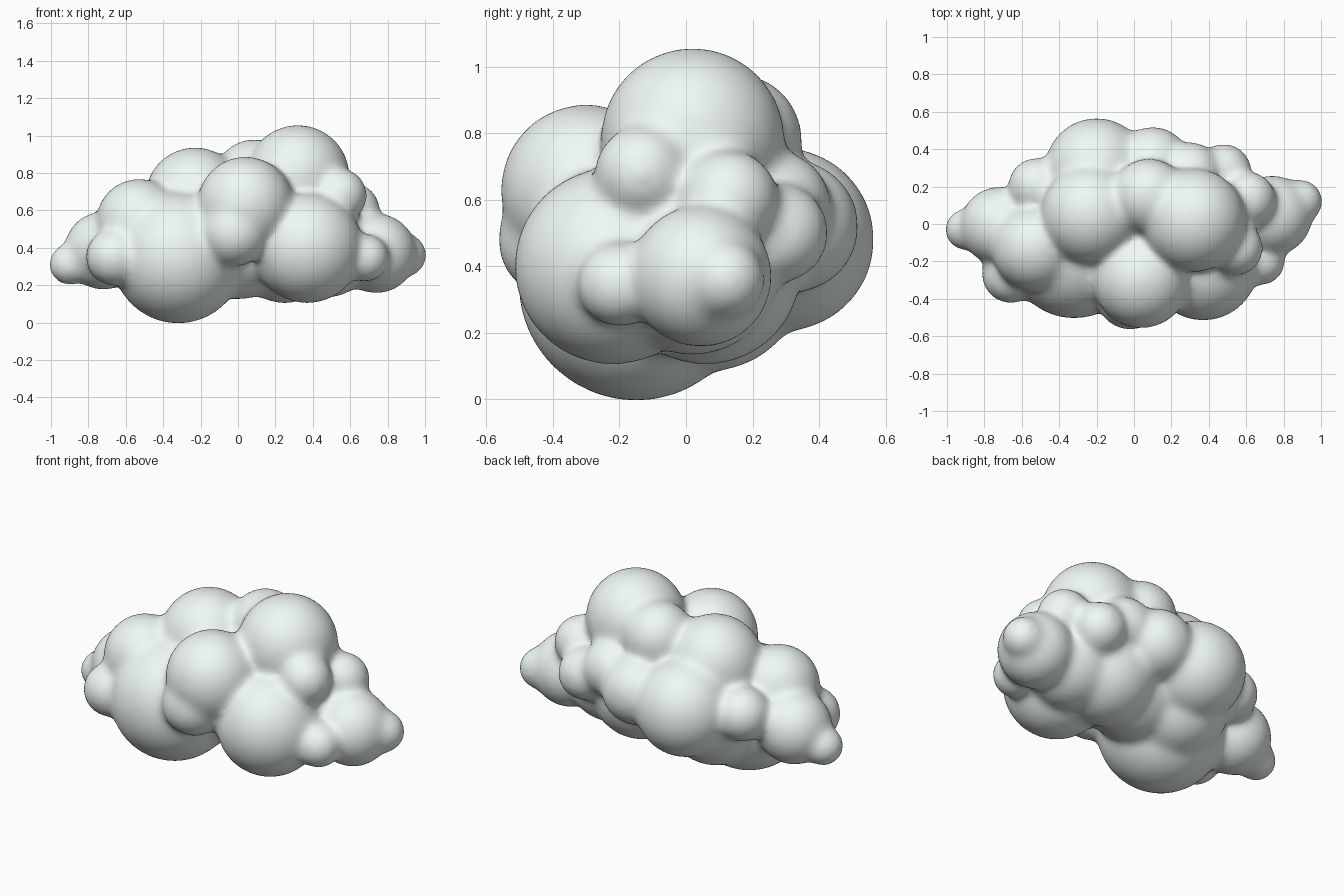
import bpy, bmesh
from mathutils import Matrix

# Puffs of the cloud: x, y, z, radius
PUFFS = [
    # left end
    (-0.90, -0.03, 0.31, 0.088), (-0.72, -0.01, 0.385, 0.20),
    (-0.66, -0.27, 0.35, 0.14), (-0.53, -0.13, 0.54, 0.22),
    (-0.52, 0.20, 0.49, 0.14),
    # large body puffs
    (-0.32, -0.15, 0.35, 0.35), (-0.23, 0.05, 0.67, 0.26),
    (-0.20, 0.29, 0.48, 0.27), (0.32, 0.02, 0.78, 0.27),
    (0.37, -0.22, 0.40, 0.29), (0.25, 0.06, 0.39, 0.28),
    (0.0, 0.0, 0.43, 0.30),
    # fillers between the large puffs
    (-0.25, 0.07, 0.37, 0.28), (0.47, 0.02, 0.39, 0.25),
    (0.05, 0.0, 0.57, 0.22),
    # front puffs
    (0.04, -0.30, 0.63, 0.25), (-0.02, -0.385, 0.48, 0.17),
    # back puffs
    (0.08, 0.15, 0.78, 0.19), (0.10, 0.32, 0.52, 0.19),
    (0.30, 0.27, 0.58, 0.155), (0.48, 0.28, 0.50, 0.135),
    # right end
    (0.545, -0.13, 0.68, 0.13), (0.61, 0.13, 0.60, 0.135),
    (0.68, -0.20, 0.345, 0.11), (0.74, 0.045, 0.37, 0.205),
    (0.89, 0.12, 0.36, 0.098),
]

# Overlapping spheres, slightly enlarged to make up for smoothing shrinkage
bm = bmesh.new()
for x, y, z, r in PUFFS:
    bmesh.ops.create_icosphere(bm, subdivisions=4, radius=r + 0.0022 / r,
                               matrix=Matrix.Translation((x, y, z)))
mesh = bpy.data.meshes.new("cloud")
bm.to_mesh(mesh)
bm.free()
cloud = bpy.data.objects.new("cloud", mesh)
bpy.context.collection.objects.link(cloud)

# Pale mint white
mat = bpy.data.materials.new("cloud_white")
mat.diffuse_color = (0.87, 0.95, 0.90, 1)
mesh.materials.append(mat)

# Fuse into one skin and soften the creases
remesh = cloud.modifiers.new("fuse", 'REMESH')
remesh.mode = 'VOXEL'
remesh.voxel_size = 0.015
remesh.use_smooth_shade = True
soften = cloud.modifiers.new("soften", 'SMOOTH')
soften.factor = 0.5
soften.iterations = 42
